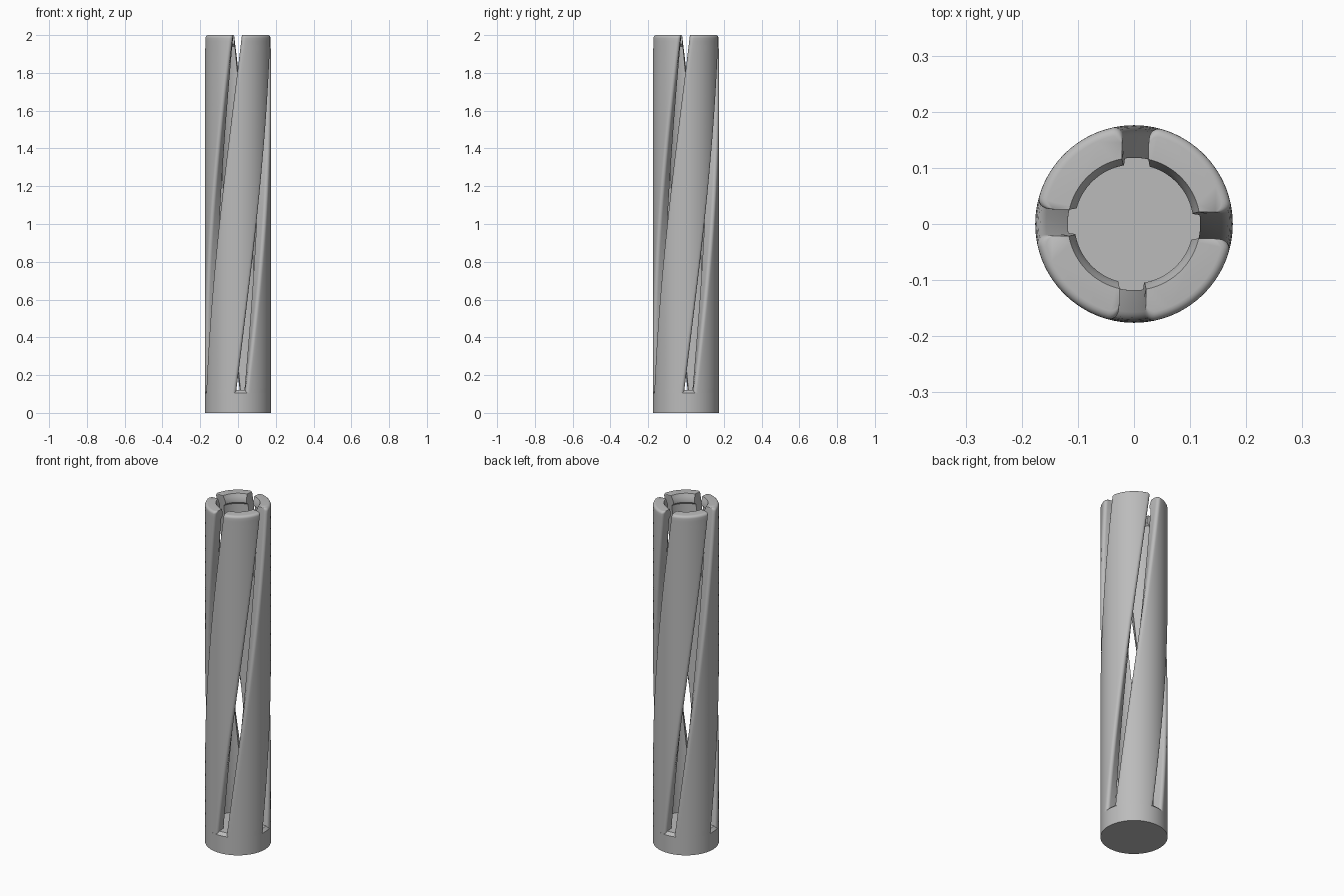
import bpy, bmesh, math

if "Cube" in bpy.data.objects:
    bpy.data.objects.remove(bpy.data.objects["Cube"])

R, BORE, LIP = 0.176, 0.118, 0.106      # outer, bore and lip radii
HALF_SLOT, FILLET = 0.0235, 0.016
FLOOR, TOP = 0.12, 2.0
TWIST = math.radians(89) / TOP          # turn per unit of height

grey = bpy.data.materials.new("plain grey")
grey.use_nodes = True
grey.diffuse_color = (0.5, 0.5, 0.5, 1)
grey.node_tree.nodes["Principled BSDF"].inputs["Base Color"].default_value = (0.5, 0.5, 0.5, 1)


def finish(bm, name):
    bmesh.ops.recalc_face_normals(bm, faces=bm.faces)
    mesh = bpy.data.meshes.new(name)
    bm.to_mesh(mesh)
    bm.free()
    mesh.materials.append(grey)
    obj = bpy.data.objects.new(name, mesh)
    bpy.context.collection.objects.link(obj)
    bpy.ops.object.select_all(action="DESELECT")
    obj.select_set(True)
    bpy.context.view_layer.objects.active = obj
    bpy.ops.object.shade_smooth_by_angle(angle=math.radians(35))
    return obj


def loft(rings, name):
    """Skin a stack of equal closed rings and cap both ends."""
    bm = bmesh.new()
    loops = [[bm.verts.new(p) for p in ring] for ring in rings]
    for a, b in zip(loops, loops[1:]):
        for i in range(len(a)):
            j = (i + 1) % len(a)
            bm.faces.new((a[i], a[j], b[j], b[i]))
    bm.faces.new(loops[0])
    bm.faces.new(loops[-1])
    return finish(bm, name)


def section(outer, inner):
    """Quarter ring between two slots, with rounded outer corners."""
    cy = HALF_SLOT + FILLET
    cx = math.sqrt((outer - FILLET) ** 2 - cy ** 2)
    start = math.atan2(cy, cx)
    half = [(cx + FILLET * math.cos(a), cy + FILLET * math.sin(a))
            for a in (-math.pi / 2 + (start + math.pi / 2) * k / 6 for k in range(7))]
    arc = [start + (math.pi / 2 - 2 * start) * k / 18 for k in range(1, 18)]
    pts = half + [(outer * math.cos(a), outer * math.sin(a)) for a in arc]
    pts += [(y, x) for x, y in reversed(half)]
    edge = math.asin(HALF_SLOT / inner)
    bore = [math.pi / 2 - edge - (math.pi / 2 - 2 * edge) * k / 20 for k in range(21)]
    return pts + [(inner * math.cos(a), inner * math.sin(a)) for a in bore]


def turned(pts, z, extra):
    c, s = math.cos(TWIST * z + extra), math.sin(TWIST * z + extra)
    return [(x * c - y * s, x * s + y * c, z) for x, y in pts]


# Heights with outer and inner radii: long shaft, inner lip, rounded top rim
bottom, shaft_top = FLOOR - 0.016, 1.94
levels = [(bottom + (shaft_top - bottom) * k / 56, R, BORE) for k in range(57)]
levels += [(1.952, R, LIP), (1.968, R, LIP)]
ROUND = 0.015
for k in range(6):
    a = math.pi / 2 * k / 5
    z = TOP - ROUND + ROUND * math.sin(a)
    inner = LIP + (BORE - LIP) * (z - 1.968) / (TOP - 1.968)
    levels.append((z, R - ROUND + ROUND * math.cos(a), inner))

# Four twisted prongs
for n, side in enumerate(("front", "left", "back", "right")):
    rings = [turned(section(o, i), z, (n - 1) * math.pi / 2) for z, o, i in levels]
    loft(rings, side + "_prong")

# Solid base, bevelled where the slots run out
base = [(0, R), (bottom, R), (FLOOR, R - 0.016)]
loft([[(r * math.cos(math.tau * k / 128), r * math.sin(math.tau * k / 128), z)
       for k in range(128)] for z, r in base], "base")
